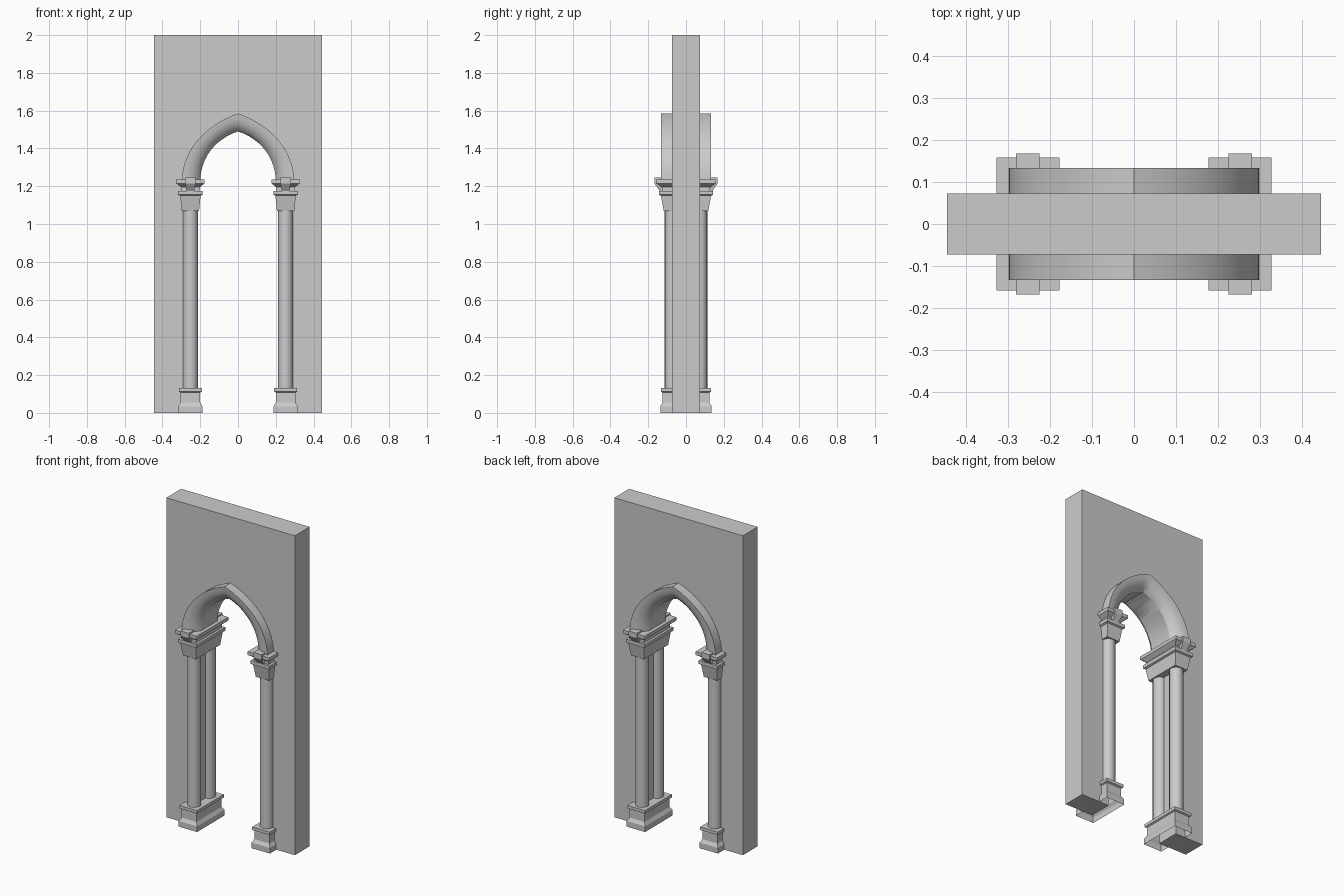
import bpy
import bmesh
import math

cube = bpy.data.objects.get("Cube")
if cube:
    bpy.data.objects.remove(cube)

STONE = (0.6, 0.6, 0.6, 1.0)
stone = bpy.data.materials.new("grey_stone")
stone.use_nodes = True
stone.diffuse_color = STONE
stone.node_tree.nodes["Principled BSDF"].inputs["Base Color"].default_value = STONE

PIER_X = 0.252    # centre of each pier
WALL_Y = 0.073    # half the wall thickness
SPRING = 1.22     # height where the arch begins


def finish(name, bm, smooth=False):
    bmesh.ops.recalc_face_normals(bm, faces=bm.faces)
    mesh = bpy.data.meshes.new(name)
    bm.to_mesh(mesh)
    bm.free()
    mesh.materials.append(stone)
    obj = bpy.data.objects.new(name, mesh)
    bpy.context.collection.objects.link(obj)
    if smooth:
        bpy.ops.object.select_all(action="DESELECT")
        obj.select_set(True)
        bpy.context.view_layer.objects.active = obj
        bpy.ops.object.shade_smooth_by_angle(angle=math.radians(30))
    return obj


def skin(bm, rings, cap_start=True, cap_end=True):
    """Join closed rings of points with quads."""
    loops = [[bm.verts.new(p) for p in ring] for ring in rings]
    n = len(loops[0])
    for a, b in zip(loops, loops[1:]):
        for i in range(n):
            j = (i + 1) % n
            bm.faces.new((a[i], a[j], b[j], b[i]))
    if cap_start:
        bm.faces.new(loops[0])
    if cap_end:
        bm.faces.new(loops[-1])


def moulding(name, side, levels, open_bottom=False):
    """Rectangular stack from (half width, half depth, height) levels."""
    bm = bmesh.new()
    x = side * PIER_X
    rings = [[(x - w, -d, z), (x + w, -d, z), (x + w, d, z), (x - w, d, z)]
             for w, d, z in levels]
    skin(bm, rings, cap_start=not open_bottom)
    finish(name, bm)


def bezier(points, t):
    s = 1 - t
    weights = (s ** 3, 3 * s * s * t, 3 * s * t * t, t ** 3)
    return [sum(w * p[k] for w, p in zip(weights, points)) for k in (0, 1)]


OUTER = ((0.298, SPRING), (0.298, 1.40), (0.16, 1.53), (0, 1.585))
INNER = ((0.20, SPRING), (0.20, 1.36), (0.11, 1.455), (0, 1.49))
STEPS = 14


def arch_path(f):
    """Pointed arch from right to left; f runs from outer 0 to inner 1."""
    half = []
    for i in range(STEPS + 1):
        a, b = bezier(OUTER, i / STEPS), bezier(INNER, i / STEPS)
        half.append((a[0] + (b[0] - a[0]) * f, a[1] + (b[1] - a[1]) * f))
    return half + [(-x, z) for x, z in reversed(half[:-1])]


# Wall with its pointed doorway
opening = arch_path(0.5)
edge = opening[0][0]
outline = [(0.445, 0), (0.445, 2), (-0.445, 2), (-0.445, 0), (-edge, 0)]
outline += list(reversed(opening)) + [(edge, 0)]
bm = bmesh.new()
face = bm.faces.new([bm.verts.new((x, -WALL_Y, z)) for x, z in outline])
moved = bmesh.ops.extrude_face_region(bm, geom=[face])["geom"]
bmesh.ops.translate(bm, vec=(0, 2 * WALL_Y, 0),
                    verts=[v for v in moved if isinstance(v, bmesh.types.BMVert)])
finish("wall", bm, smooth=True)

# Arch moulding: flat outside, rounded towards the opening
section = [(0, 0.133), (0.3, 0.130), (0.6, 0.120), (0.85, 0.102), (1, 0.08)]
section += [(f, -y) for f, y in reversed(section)]
paths = [(arch_path(f), y) for f, y in section]
rings = [[(path[i][0], y, path[i][1]) for path, y in paths]
         for i in range(2 * STEPS + 1)]
bm = bmesh.new()
skin(bm, rings)
finish("arch_moulding", bm, smooth=True)

BASE = [(0.064, 0.136, 0), (0.064, 0.136, 0.035), (0.052, 0.124, 0.055),
        (0.052, 0.124, 0.108), (0.061, 0.133, 0.113), (0.061, 0.133, 0.132)]
CAPITAL = [(0.046, 0.118, 1.07), (0.054, 0.133, 1.15), (0.065, 0.142, 1.155),
           (0.065, 0.142, 1.176), (0.05, 0.128, 1.176), (0.05, 0.128, 1.195),
           (0.075, 0.158, 1.215), (0.075, 0.158, 1.236)]
KEY_BLOCK = [(0.02, 0.14, 1.176), (0.028, 0.167, 1.215), (0.028, 0.167, 1.246)]

# Piers: base, front and back shafts, capital
for side, label in ((1, "left"), (-1, "right")):
    moulding(label + "_base", side, BASE, open_bottom=True)
    moulding(label + "_capital", side, CAPITAL)
    moulding(label + "_capital_block", side, KEY_BLOCK)
    for sy, place in ((-1, "front"), (1, "back")):
        bm = bmesh.new()
        rings = []
        for z in (0.12, 1.08):
            angles = [2 * math.pi * i / 16 for i in range(16)]
            rings.append([(side * PIER_X + 0.04 * math.cos(a),
                           sy * WALL_Y + 0.04 * math.sin(a), z) for a in angles])
        skin(bm, rings)
        finish(f"{label}_{place}_shaft", bm, smooth=True)
